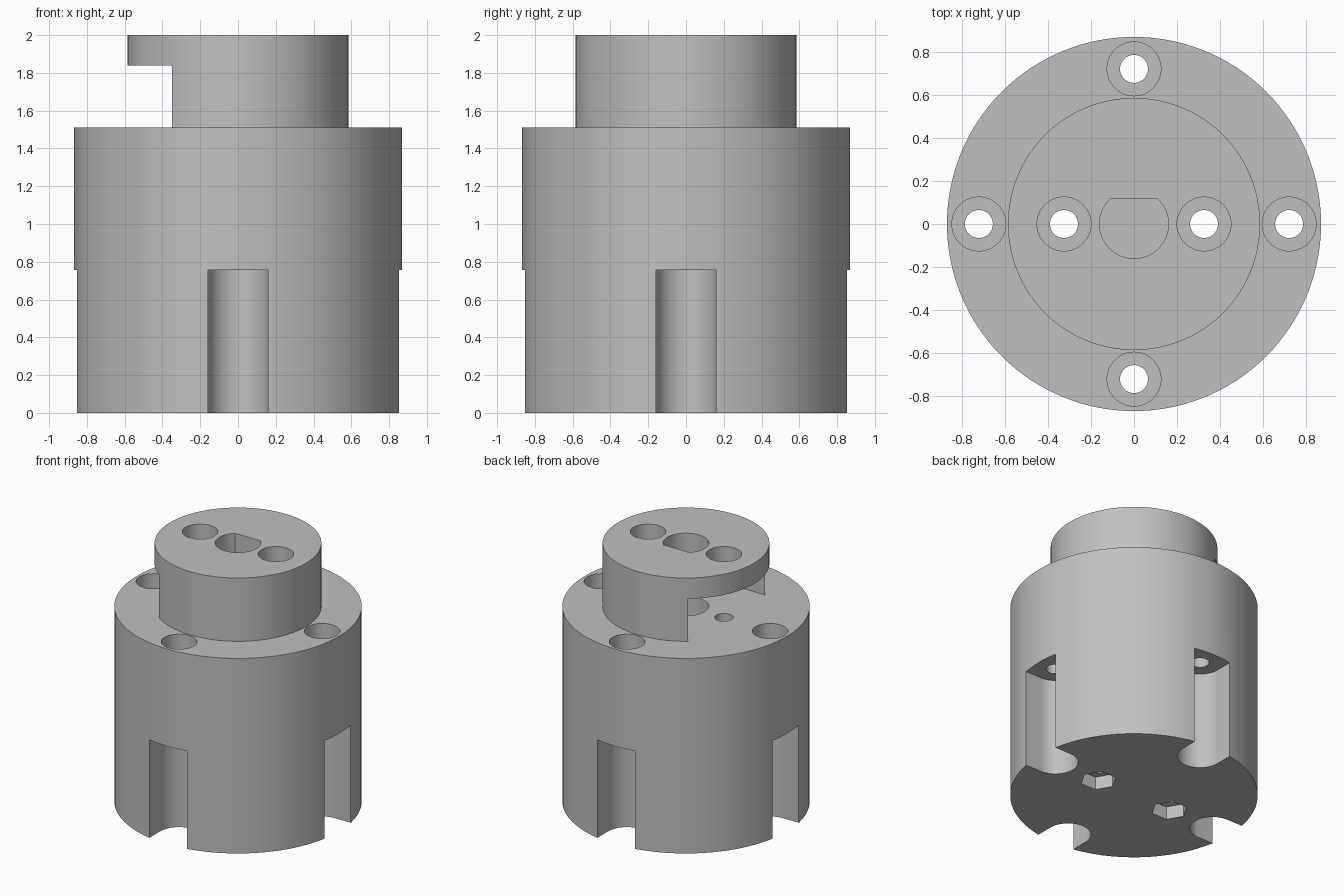
import bpy, bmesh, math

if "Cube" in bpy.data.objects:
    bpy.data.objects.remove(bpy.data.objects["Cube"])

grey = bpy.data.materials.new("plain_grey")
grey.diffuse_color = (0.53, 0.53, 0.53, 1)
grey.use_nodes = True
grey.node_tree.nodes["Principled BSDF"].inputs["Base Color"].default_value = grey.diffuse_color


def arc(r, a0, a1, n, cx=0, cy=0):
    """Points along an arc, angles in degrees."""
    return [(cx + r * math.cos(math.radians(a0 + (a1 - a0) * i / n)),
             cy + r * math.sin(math.radians(a0 + (a1 - a0) * i / n))) for i in range(n + 1)]


def circle(r, cx=0, cy=0, n=64):
    return arc(r, 0, 360, n, cx, cy)[:-1]


def prism(name, points, z0, z1):
    """Closed profile extruded between two heights."""
    bm = bmesh.new()
    face = bm.faces.new([bm.verts.new((x, y, z0)) for x, y in points])
    top = bmesh.ops.extrude_face_region(bm, geom=[face])["geom"]
    bmesh.ops.translate(bm, vec=(0, 0, z1 - z0),
                        verts=[g for g in top if isinstance(g, bmesh.types.BMVert)])
    bmesh.ops.recalc_face_normals(bm, faces=bm.faces)
    me = bpy.data.meshes.new(name)
    bm.to_mesh(me)
    bm.free()
    ob = bpy.data.objects.new(name, me)
    bpy.context.collection.objects.link(ob)
    me.materials.append(grey)
    return ob


def combine(ob, other, operation="DIFFERENCE"):
    """Apply a boolean and discard the helper."""
    mod = ob.modifiers.new("bool", "BOOLEAN")
    mod.operation, mod.solver, mod.object = operation, "EXACT", other
    bpy.context.view_layer.objects.active = ob
    bpy.ops.object.modifier_apply(modifier=mod.name)
    bpy.data.objects.remove(other)


def turn(points, quarter):
    for _ in range(quarter):
        points = [(-y, x) for x, y in points]
    return points


BODY_R, BODY_TOP, SLOT_TOP = 0.868, 1.51, 0.757
CAP_R, LIP_Z = 0.585, 1.84
BOLT_X, RIM_X = 0.325, 0.72
HEAD_R, BOLT_R, SHAFT_R = 0.125, 0.065, 0.16

# D-shaped shaft profile, flat towards the back
flat = math.degrees(math.asin(0.118 / SHAFT_R))
d_shape = arc(SHAFT_R, 180 - flat, 360 + flat, 48)

# Cap with a horseshoe pocket below its roof, open to the left
cap = prism("cap", circle(CAP_R, n=128), 1.4, 2.0)
combine(cap, prism("pocket", arc(0.47, -90, 90, 48) + [(-1, 0.47), (-1, -0.47)], 1.3, LIP_Z))
for side in (-1, 1):
    combine(cap, prism("bolt_access", circle(HEAD_R, side * BOLT_X), 1.3, 2.1))
combine(cap, prism("shaft_opening", d_shape, 1.3, 2.1))

# Main cylinder joined with the cap
body = prism("coupler_body", circle(BODY_R, n=128), 0, BODY_TOP)
combine(body, cap, "UNION")

# Blind shaft socket
combine(body, prism("shaft_socket", d_shape, 1.0, 1.6))

# Inner bolt holes with hexagonal nut recesses underneath
for side in (-1, 1):
    combine(body, prism("bolt_hole", circle(BOLT_R, side * BOLT_X, n=48), -0.1, 1.6))
    combine(body, prism("nut_recess", circle(0.128, side * BOLT_X, n=6), -0.1, 0.1))

# Four rim bolts: round-ended side slot, through hole and counterbore
for q in range(4):
    slot = arc(0.16, 90, 270, 32, RIM_X) + [(1.1, -0.16), (1.1, 0.16)]
    combine(body, prism("side_slot", turn(slot, q), -0.1, SLOT_TOP))
    combine(body, prism("rim_hole", turn(circle(BOLT_R, RIM_X, n=48), q), 0.5, 1.6))
    combine(body, prism("counterbore", turn(circle(HEAD_R, RIM_X), q), BODY_TOP - 0.13, 1.6))

# Smooth curved walls, sharp rims
bpy.ops.object.select_all(action="DESELECT")
body.select_set(True)
bpy.context.view_layer.objects.active = body
bpy.ops.object.shade_smooth_by_angle(angle=math.radians(30))
